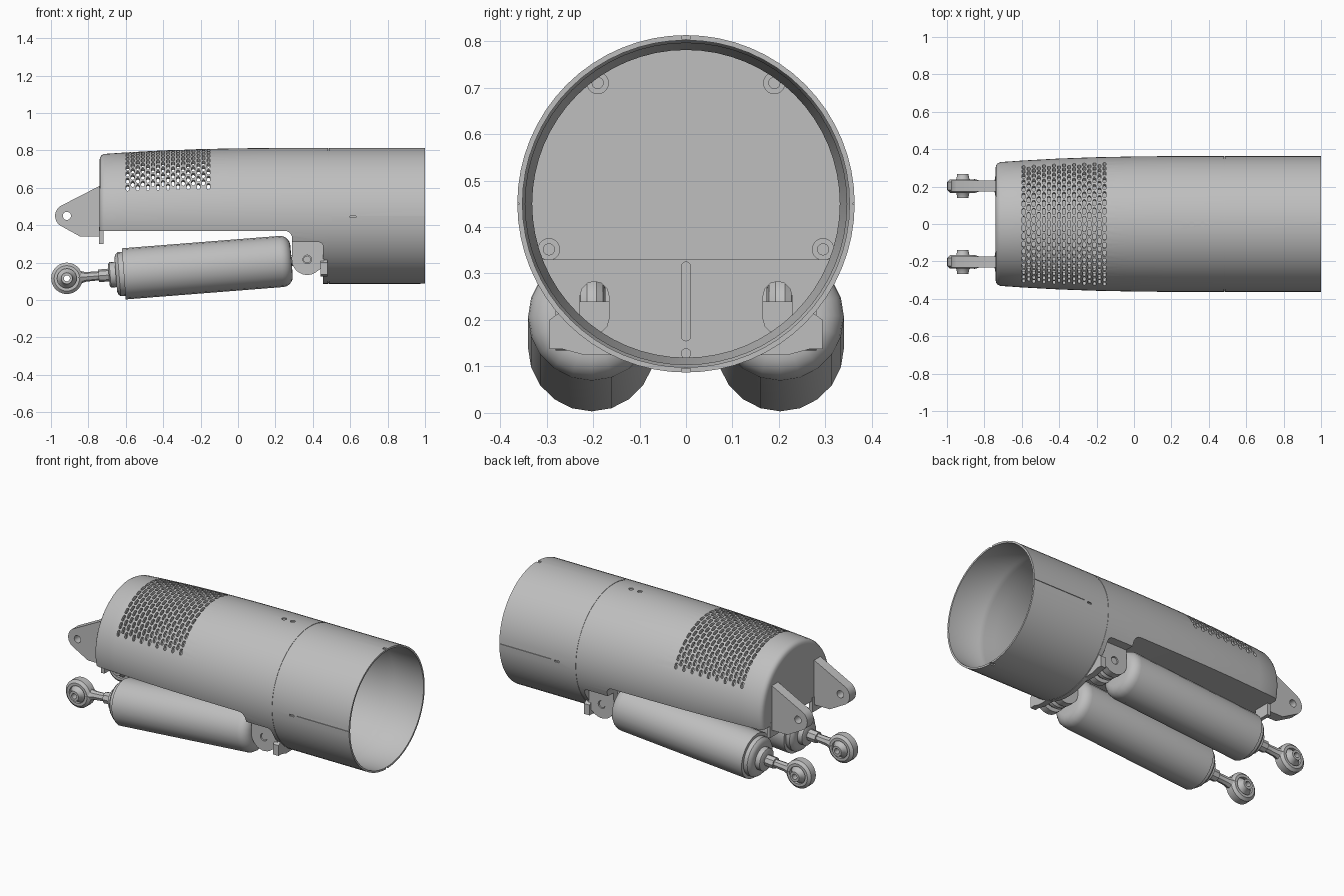
import bpy, bmesh
from math import sin, cos, pi, radians, atan2
from mathutils import Vector, Matrix

cube = bpy.data.objects.get("Cube")
if cube:
    bpy.data.objects.remove(cube, do_unlink=True)

grey = bpy.data.materials.new("satin_grey")
grey.use_nodes = True
colour = (0.52, 0.52, 0.52, 1)
grey.diffuse_color = colour
grey.node_tree.nodes["Principled BSDF"].inputs["Base Color"].default_value = colour

X, Y = Vector((1, 0, 0)), Vector((0, 1, 0))
AXIS_Z = 0.45          # height of the barrel axis
R = 0.363              # barrel radius


def finish(name, bm):
    bmesh.ops.recalc_face_normals(bm, faces=bm.faces)
    mesh = bpy.data.meshes.new(name)
    bm.to_mesh(mesh)
    bm.free()
    mesh.materials.append(grey)
    obj = bpy.data.objects.new(name, mesh)
    bpy.context.scene.collection.objects.link(obj)
    smooth(obj)
    return obj


def smooth(obj):
    obj.data.shade_smooth()
    obj.data.set_sharp_from_angle(angle=radians(32))


def add_lathe(bm, profile, origin, axis, sides=32, closed=False):
    """Revolve (distance along axis, radius) points around an axis."""
    axis = axis.normalized()
    u = X if abs(axis.y) > 0.5 else Y
    w = axis.cross(u)
    rings = []
    for t, r in profile:
        rings.append([bm.verts.new(Vector(origin) + axis * t + (u * cos(a) + w * sin(a)) * r)
                      for a in (2 * pi * i / sides for i in range(sides))])
    pairs = list(zip(rings, rings[1:]))
    if closed:
        pairs.append((rings[-1], rings[0]))
    else:
        bm.faces.new(rings[0])
        bm.faces.new(rings[-1])
    for a, b in pairs:
        for i in range(sides):
            j = (i + 1) % sides
            bm.faces.new((a[i], a[j], b[j], b[i]))


def lathe(name, *args, floor=None, **kw):
    bm = bmesh.new()
    add_lathe(bm, *args, **kw)
    if floor is not None:      # keep only what lies above a level
        cut = bmesh.ops.bisect_plane(bm, geom=bm.verts[:] + bm.edges[:] + bm.faces[:],
                                     plane_co=(0, 0, floor), plane_no=(0, 0, 1), clear_inner=True)
        edges = [e for e in cut["geom_cut"] if isinstance(e, bmesh.types.BMEdge)]
        bmesh.ops.contextual_create(bm, geom=edges)
    return finish(name, bm)


def add_prism(bm, points, to_3d, low, high):
    """Extrude a flat outline; to_3d maps (a, b, depth) to a position."""
    a = [bm.verts.new(to_3d(p, q, low)) for p, q in points]
    b = [bm.verts.new(to_3d(p, q, high)) for p, q in points]
    bm.faces.new(a)
    bm.faces.new(b)
    for i in range(len(a)):
        j = (i + 1) % len(a)
        bm.faces.new((a[i], a[j], b[j], b[i]))


def side_map(a, b, d):     # outline in x, z with depth along y
    return (a, d, b)


def end_map(a, b, d):      # outline in y, z with depth along x
    return (d, a, b)


def prism(name, points, to_3d, low, high):
    bm = bmesh.new()
    add_prism(bm, points, to_3d, low, high)
    return finish(name, bm)


def arc(cx, cz, r, start, end, steps=10):
    return [(cx + r * cos(radians(start + (end - start) * i / steps)),
             cz + r * sin(radians(start + (end - start) * i / steps))) for i in range(steps + 1)]


def capsule(a, b, half_w, half_h):
    k = half_h - half_w
    return arc(a, b + k, half_w, 0, 180, 6) + arc(a, b - k, half_w, 180, 360, 6)


def box(bm, lo, hi):
    add_prism(bm, [(lo[0], lo[2]), (hi[0], lo[2]), (hi[0], hi[2]), (lo[0], hi[2])],
              side_map, lo[1], hi[1])


def cut(obj, cutter):
    mod = obj.modifiers.new("cut", "BOOLEAN")
    mod.operation, mod.solver, mod.object = "DIFFERENCE", "EXACT", cutter
    bpy.context.view_layer.update()
    result = obj.evaluated_get(bpy.context.evaluated_depsgraph_get())
    mesh = bpy.data.meshes.new_from_object(result)
    obj.modifiers.clear()
    obj.data = mesh
    bpy.data.objects.remove(cutter, do_unlink=True)
    smooth(obj)


# Tapered housing with a rounded rear edge
skin = [(-0.6, 0.339), (-0.4, 0.35), (-0.2, 0.357), (0.0, 0.361), (0.2, R)]
edge = [(-0.74, 0.30), (-0.737, 0.314), (-0.73, 0.324), (-0.715, 0.331)]
centre = (0, 0, AXIS_Z)
housing = lathe("housing", edge + skin + [(0.482, R)], centre, X, sides=64)

# Flat underside, stepping down to the pivot recess and the bulkhead
under = ([(-1, -0.1), (-1, 0.37)] + arc(0.25, 0.33, 0.04, 90, 0, 5) + [(0.29, 0.31)]
         + arc(0.43, 0.285, 0.025, 90, 0, 4) + [(0.455, -0.1)])
cut(housing, prism("underside_cutter", under, side_map, -0.6, 0.6))

# Hollow interior and the open chamber facing the collar
inner = [(-0.715, 0.305)] + [(x, r - 0.02) for x, r in skin] + [(0.275, R - 0.02)]
cut(housing, lathe("cavity_cutter", inner, centre, X, sides=64, floor=0.39))
cut(housing, lathe("chamber_cutter", [(0.3, 0.335), (0.6, 0.335)], centre, X, sides=64, floor=0.33))

# Staggered vent slots running around the upper skin
bm = bmesh.new()
for col in range(17):
    x = -0.59 + col * 0.027
    for row in range(18 - col % 2):
        turn = radians(-63.75 + 7.5 * (row + 0.5 * (col % 2)))
        spin = Matrix.Translation(centre) @ Matrix.Rotation(turn, 4, "X")
        add_prism(bm, capsule(x, 0, 0.0085, 0.018),
                  lambda a, b, d: spin @ Vector((a, b, d)), 0.30, 0.40)
cut(housing, finish("vent_cutter", bm))

# Bulkhead slots, centre groove and the two holes on top
bm = bmesh.new()
for y in (-0.197, 0.197):
    add_prism(bm, capsule(y, 0.227, 0.031, 0.056), end_map, 0.4, 0.6)
add_prism(bm, capsule(0, 0.24, 0.01, 0.085), end_map, 0.472, 0.6)
for x in (0.31, 0.368):
    add_lathe(bm, [(0.355, 0.014), (0.4, 0.014)], (x, 0, AXIS_Z), Vector((0, 0, 1)), 16)
cut(housing, finish("detail_cutter", bm))

# Collar: hollow sleeve with a stepped, coned bore
bore = [(0.487, R), (1, R), (1, 0.352), (0.8, 0.352), (0.79, 0.346), (0.76, 0.346),
        (0.7, 0.331), (0.487, 0.331)]
collar = lathe("collar", bore, centre, X, sides=64, closed=True)
bm = bmesh.new()
for s in (-1, 1):
    box(bm, (0.6, s * 0.36 - 0.006, 0.44), (0.63, s * 0.36 + 0.006, 0.45))
    box(bm, (0.65, s * R - 0.004, 0.449), (1.1, s * R + 0.004, 0.452))
    z = AXIS_Z + s * 0.36
    box(bm, (0.975, -0.01, z - 0.005), (1.1, 0.01, z + 0.005))
cut(collar, finish("notch_cutter", bm))
lathe("seam_ring", [(0.478, 0.361), (0.49, 0.361), (0.49, 0.34), (0.478, 0.34)],
      centre, X, sides=64, closed=True)

# Screw bosses on the chamber wall and the bulkhead pin
for s, label in ((1, "left"), (-1, "right")):
    for y, z, place in ((0.19, 0.71, "upper"), (0.295, 0.352, "lower")):
        lathe(f"{label}_{place}_boss", [(0.295, 0.024), (0.34, 0.024), (0.34, 0.012), (0.295, 0.012)],
              (0, s * y, z), X, sides=20, closed=True)
lathe("bulkhead_pin", [(0.47, 0.011), (0.486, 0.011)], (0, 0, 0.128), X, sides=16)

# Dampers, pivots and rear lugs, one set on each side
REAR, PIVOT = (-0.915, 0.116), (0.37, 0.217)
slope = Vector((PIVOT[0] - REAR[0], 0, PIVOT[1] - REAR[1]))
length = slope.length
for s, label in ((1, "left"), (-1, "right")):
    y = s * 0.203
    start = (REAR[0], y, REAR[1])

    # damper barrel with end cap, boss and rounded shoulder
    barrel = [(0.225, 0.055), (0.232, 0.068), (0.262, 0.068), (0.262, 0.09), (0.268, 0.108),
              (0.28, 0.118), (0.305, 0.118), (0.305, 0.137)]
    barrel += [(1.15 + 0.055 * sin(a), 0.082 + 0.055 * cos(a)) for a in (pi * i / 10 for i in range(6))]
    lathe(f"{label}_damper_barrel", barrel, start, slope, sides=20)
    lathe(f"{label}_damper_neck", [(1.19, 0.03), (length - 0.03, 0.03)], start, slope, sides=16)
    lathe(f"{label}_damper_rod", [(0.06, 0.038), (0.1, 0.026), (0.17, 0.024), (0.17, 0.034), (0.23, 0.034)],
          start, slope, sides=8)

    # spherical rod end
    eye = [(-0.036, 0.052), (-0.036, 0.068), (-0.022, 0.084), (0.022, 0.084), (0.036, 0.068), (0.036, 0.052)]
    lathe(f"{label}_rod_eye", eye, start, Y, sides=28, closed=True)
    ball = [(-0.063, 0.016), (-0.063, 0.03), (-0.04, 0.034), (-0.02, 0.052), (0.02, 0.052),
            (0.04, 0.034), (0.063, 0.03), (0.063, 0.016)]
    lathe(f"{label}_rod_ball", ball, start, Y, sides=24, closed=True)

    # front pivot eye, pin and clevis cheeks
    pivot = (PIVOT[0], y, PIVOT[1])
    hub = [(-0.03, 0.05), (-0.024, 0.07), (-0.01, 0.08), (0.01, 0.08), (0.024, 0.07), (0.03, 0.05)]
    lathe(f"{label}_pivot_eye", hub, pivot, Y, sides=28)
    lathe(f"{label}_pivot_pin", [(-0.072, 0.02), (0.072, 0.02)], pivot, Y, sides=20)
    cheek = [(0.46, 0.315), (0.29, 0.315)] + arc(*PIVOT, 0.083, 180, 300) + [(0.46, 0.18)]
    for k, place in ((0.058, "outer"), (-0.058, "inner")):
        mid = y + s * k
        plate = prism(f"{label}_{place}_cheek", cheek, side_map, mid - 0.02, mid + 0.02)
        cut(plate, lathe("hole_cutter", [(-0.1, 0.023), (0.1, 0.023)],
                         (PIVOT[0], mid, PIVOT[1]), Y, sides=20))

    # mounting foot behind the collar
    foot = [(0.1, 0.125), (0.22, 0.125), (0.265, 0.137), (0.294, 0.137), (0.294, 0.2), (0.24, 0.24), (0.1, 0.24)]
    prism(f"{label}_mounting_foot", [(s * a, b) for a, b in foot], end_map, 0.442, 0.478)

    # rear lug with a through hole, and its small lower tab
    lug = [(-0.72, 0.34), (-0.72, 0.615), (-0.74, 0.61)] + arc(-0.915, 0.45, 0.063, 125, 235) + [(-0.845, 0.34)]
    plate = prism(f"{label}_rear_lug", lug, side_map, y - 0.03, y + 0.03)
    cut(plate, lathe("hole_cutter", [(-0.1, 0.022), (0.1, 0.022)], (-0.915, y, 0.45), Y, sides=20))
    bm = bmesh.new()
    box(bm, (-0.742, y - 0.05, 0.3), (-0.72, y + 0.05, 0.39))
    finish(f"{label}_rear_tab", bm)
